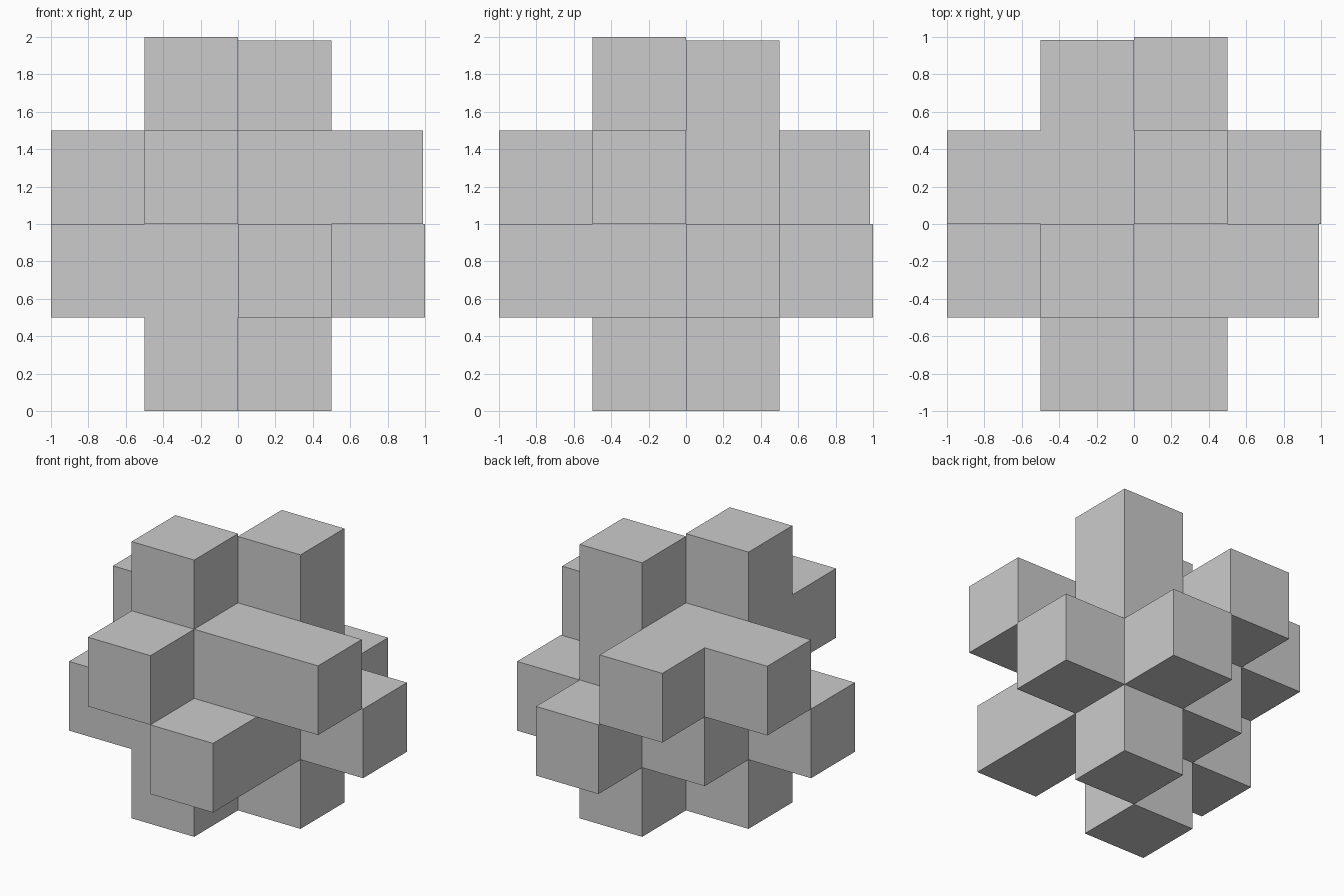
import bpy, bmesh
from mathutils import Vector

if "Cube" in bpy.data.objects:
    bpy.data.objects.remove(bpy.data.objects["Cube"])

C = 0.5            # cell size
MID = Vector((0, 0, 1))   # centre of the puzzle


def block(name, octant, arms):
    """One core cell in the given octant, with outward arms {axis: reach from centre}."""
    bm = bmesh.new()
    bmesh.ops.create_cube(bm, size=C)
    sign = Vector(octant)
    bmesh.ops.translate(bm, verts=bm.verts, vec=MID + sign * C / 2)
    bm.normal_update()
    for axis, reach in arms.items():
        out = Vector((0, 0, 0))
        out[axis] = sign[axis]
        # the face of the core cell that points outward along this axis
        face = max((f for f in bm.faces if f.normal.dot(out) > 0.9
                    and abs((f.calc_center_median() - MID - sign * C / 2).dot(out) - C / 2) < 1e-4),
                   key=lambda f: -(f.calc_center_median() - MID - sign * C / 2 - out * C / 2).length)
        ext = bmesh.ops.extrude_discrete_faces(bm, faces=[face])["faces"][0]
        bmesh.ops.translate(bm, verts=ext.verts, vec=out * (reach - C))
        bm.normal_update()
    # merge coplanar sides into single flat faces
    bmesh.ops.dissolve_limit(bm, angle_limit=0.01, verts=bm.verts, edges=bm.edges)
    bmesh.ops.recalc_face_normals(bm, faces=bm.faces)
    me = bpy.data.meshes.new(name)
    bm.to_mesh(me)
    bm.free()
    ob = bpy.data.objects.new(name, me)
    bpy.context.collection.objects.link(ob)


X, Y, Z = 0, 1, 2

# upper layer of interlocking blocks
block("upper_front_left_block", (-1, -1, 1), {Y: 1, Z: 1})
block("upper_front_right_block", (1, -1, 1), {X: 0.99})
block("upper_back_left_block", (-1, 1, 1), {X: 1, Y: 0.985})
block("upper_back_right_block", (1, 1, 1), {Z: 0.98})

# lower layer
block("lower_front_left_block", (-1, -1, -1), {X: 1, Z: 1})
block("lower_front_right_block", (1, -1, -1), {Y: 1})
block("lower_back_left_block", (-1, 1, -1), {})
block("lower_back_right_block", (1, 1, -1), {X: 1, Y: 1, Z: 1})
